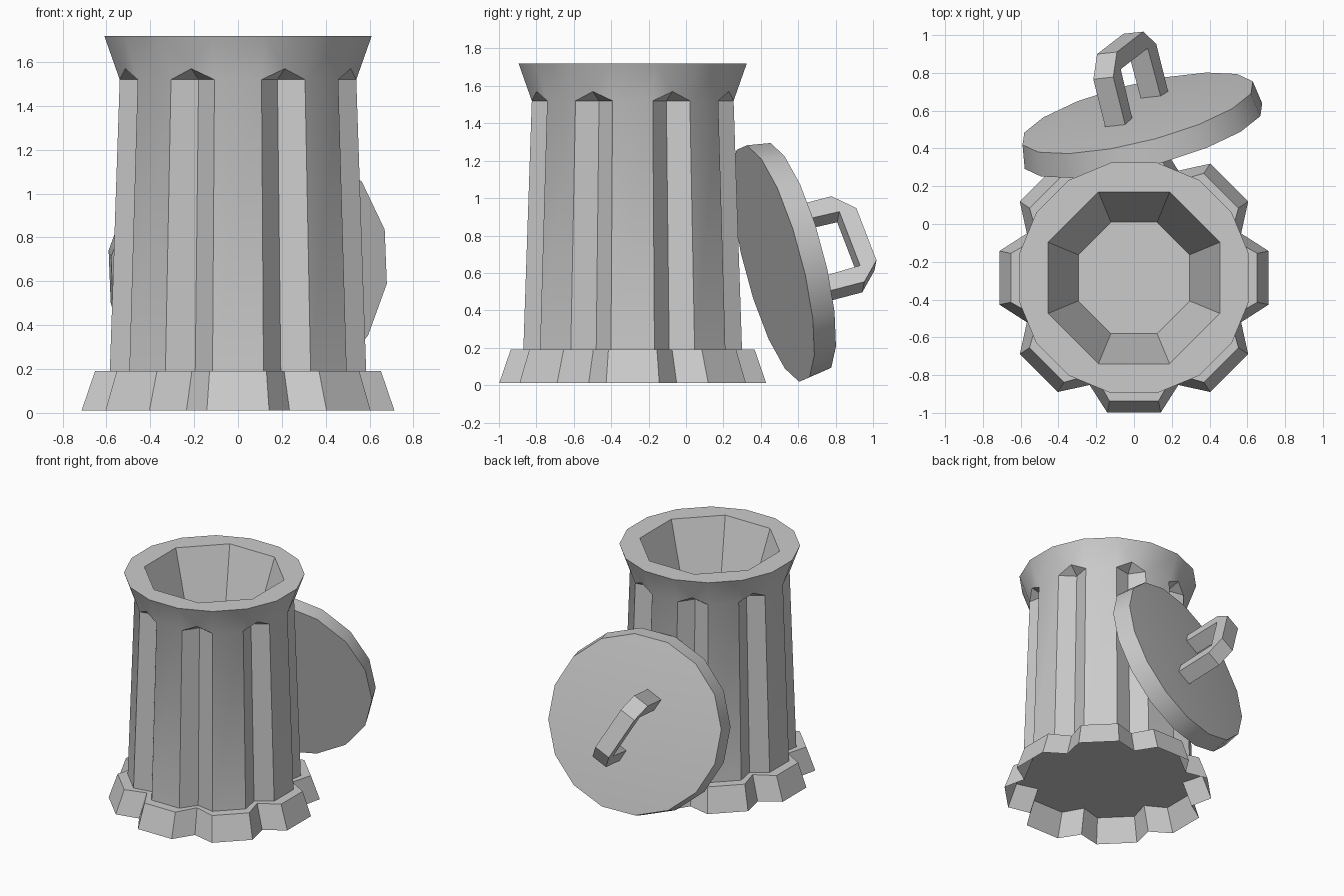
import bpy, bmesh
from math import sin, cos, radians
from mathutils import Vector

if "Cube" in bpy.data.objects:
    bpy.data.objects.remove(bpy.data.objects["Cube"])

CAN = Vector((0, -0.285, 0))


def finish(name, bm, fix_normals=True):
    if fix_normals:
        bmesh.ops.recalc_face_normals(bm, faces=bm.faces[:])
    me = bpy.data.meshes.new(name)
    bm.to_mesh(me)
    bm.free()
    ob = bpy.data.objects.new(name, me)
    bpy.context.collection.objects.link(ob)
    bpy.ops.object.select_all(action='DESELECT')
    ob.select_set(True)
    bpy.context.view_layer.objects.active = ob
    bpy.ops.object.shade_smooth_by_angle(angle=radians(30))
    return ob


def polar(bm, r, deg, z):
    a = radians(deg)
    return bm.verts.new(CAN + Vector((r * cos(a), r * sin(a), z)))


def fluted_ring(bm, lobe, groove, z):
    """24 points: eight flat lobes with a V groove after each."""
    ring = []
    for k in range(8):
        ring += [polar(bm, lobe, 45 * k - 11.25, z),
                 polar(bm, lobe, 45 * k + 11.25, z),
                 polar(bm, groove, 45 * k + 22.5, z)]
    return ring


def bridge(bm, low, high):
    n = len(low)
    for i in range(n):
        j = (i + 1) % n
        bm.faces.new((low[i], low[j], high[j], high[i]))


# can body: fluted wall, flared rim, eight-sided tapered opening
bm = bmesh.new()
foot = fluted_ring(bm, 0.596, 0.51, 0.19)
neck = fluted_ring(bm, 0.55, 0.47, 1.52)
bridge(bm, foot, neck)
bm.faces.new(foot[::-1])
peaks = [polar(bm, 0.557, 45 * k + 22.5, 1.57) for k in range(8)]
rim = [polar(bm, 0.622, 22.5 * k - 11.25, 1.72) for k in range(16)]
mouth = [polar(bm, 0.4925, 45 * k + 22.5, 1.72) for k in range(8)]
floor = [polar(bm, 0.319, 45 * k + 22.5, 1.18) for k in range(8)]
for k in range(8):
    a0, a, b = neck[3 * k:3 * k + 3]
    c = neck[(3 * k + 3) % 24]
    r0, r1, r2 = rim[2 * k], rim[2 * k + 1], rim[(2 * k + 2) % 16]
    m = peaks[k]
    bm.faces.new((a0, a, r1, r0))            # flare above a lobe
    bm.faces.new((a, m, c, r2, r1))          # flare above a groove
    bm.faces.new((a, b, m))                  # groove ceiling
    bm.faces.new((b, c, m))
    bm.faces.new((r1, r2, mouth[k]))         # rim top
    bm.faces.new((r0, r1, mouth[k], mouth[k - 1]))
bridge(bm, mouth, floor)
bm.faces.new(floor)
finish("can_body", bm)

# flared base skirt, open below, with a ledge to the body
bm = bmesh.new()
hem = fluted_ring(bm, 0.727, 0.614, 0.012)
top = fluted_ring(bm, 0.665, 0.55, 0.19)
inner = fluted_ring(bm, 0.59, 0.505, 0.19)
bridge(bm, hem, top)
bridge(bm, top, inner)
finish("base_skirt", bm, False)

# lid axes: outward normal, sideways and upward in the lid plane
N = Vector((-0.235, 0.94, 0.245)).normalized()
UP = (Vector((0, 0, 1)) - N * N.z).normalized()
SIDE = Vector((N.y, -N.x, 0)).normalized()
LID = Vector((0.05, 0.465, 0.65))
THICK = 0.13

# leaning lid with a slightly raised top
bm = bmesh.new()


def lid_ring(r, h):
    ring = []
    for i in range(16):
        a = radians(22.5 * i - 5.5)
        ring.append(bm.verts.new(LID + N * h + (SIDE * cos(a) + UP * sin(a)) * r))
    return ring


under = lid_ring(0.655, 0)
outer = lid_ring(0.635, THICK)
bridge(bm, under, outer)
bm.faces.new(under)
apex = bm.verts.new(LID + N * (THICK + 0.04))
for i in range(16):
    bm.faces.new((outer[i], outer[(i + 1) % 16], apex))
finish("lid", bm)

# lid handle: angular arch profile given width
along = (UP * 0.873 - SIDE * 0.488).normalized()
across = along.cross(N).normalized()
half = [(0.18, -0.03), (0.27, -0.03), (0.27, 0.29), (0.165, 0.395)]
corner = (0.17, 0.30)
right = [corner] + half
left = [(-s, h) for s, h in reversed(right)]
profile = right + left
centre = LID + N * THICK
bm = bmesh.new()
sides = [[bm.verts.new(centre + along * s + N * h + across * w) for s, h in profile]
         for w in (-0.06, 0.06)]
bridge(bm, sides[0], sides[1])
for v in sides:                              # each flank as planar strips
    for i in range(4):
        j = 9 - i
        if i == 0:
            bm.faces.new((v[0], v[3], v[4], v[5], v[6], v[9]))
            bm.faces.new((v[0], v[1], v[2], v[3]))
            bm.faces.new((v[9], v[8], v[7], v[6]))
finish("lid_handle", bm)
